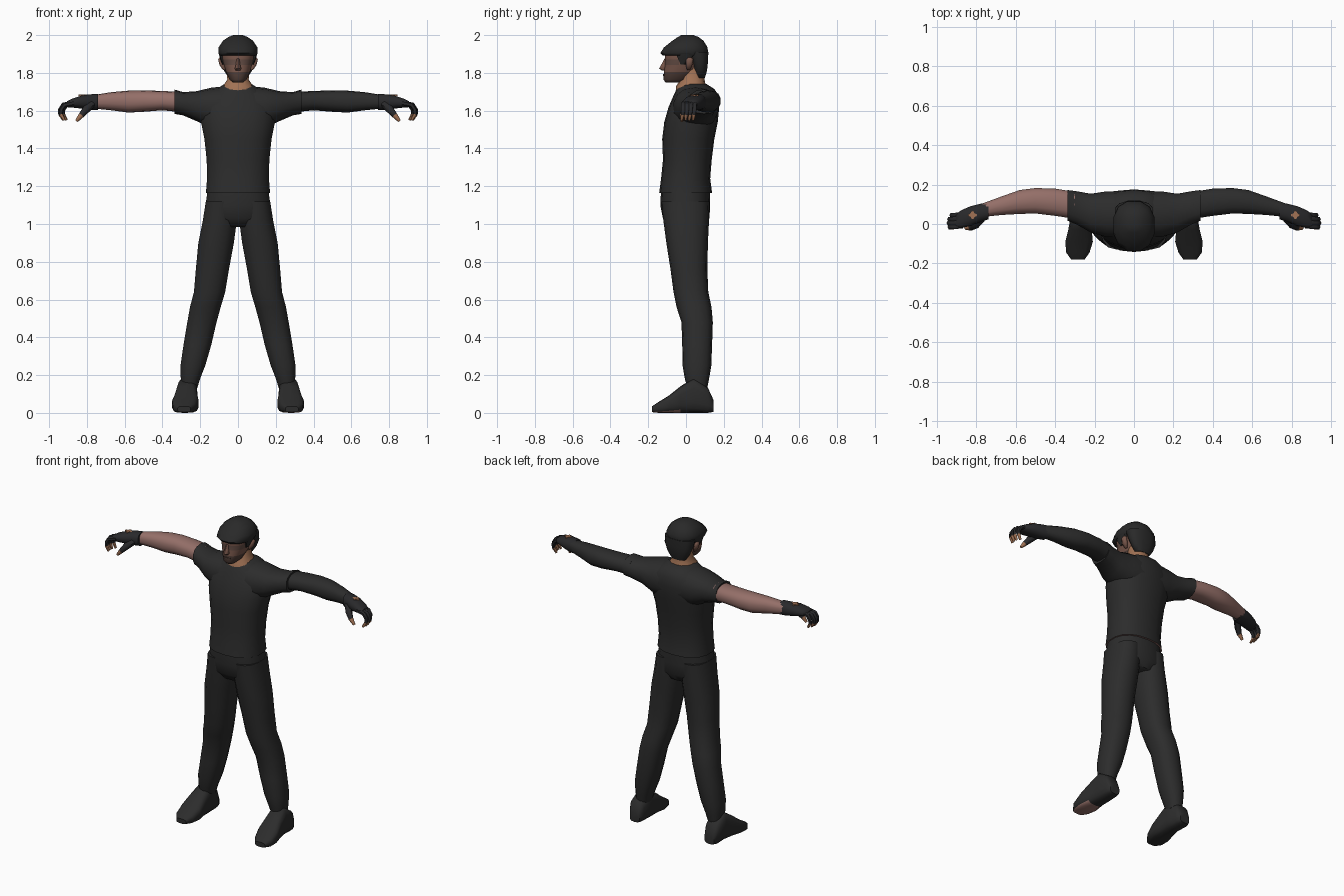
import bpy, bmesh, math
from mathutils import Vector

cube = bpy.data.objects.get("Cube")
if cube:
    bpy.data.objects.remove(cube, do_unlink=True)


def material(name, color):
    m = bpy.data.materials.new(name)
    m.use_nodes = True
    m.diffuse_color = (*color, 1)
    bsdf = m.node_tree.nodes["Principled BSDF"]
    bsdf.inputs["Base Color"].default_value = (*color, 1)
    bsdf.inputs["Roughness"].default_value = 0.9
    return m


cloth = material("black cloth", (0.025, 0.025, 0.025))
glove_black = material("glove black", (0.022, 0.022, 0.024))
hair_black = material("hair black", (0.022, 0.022, 0.022))
skin = material("arm skin", (0.30, 0.16, 0.14))
face_skin = material("face skin", (0.19, 0.095, 0.07))
eye_tone = material("eye shadow", (0.13, 0.075, 0.06))
beard_tone = material("beard stubble", (0.085, 0.05, 0.04))
tan = material("tan skin", (0.36, 0.17, 0.09))


def build(name, rings, mats, rule=None, sharp=60):
    """Skin a list of point rings, cap both ends and colour faces by rule."""
    bm = bmesh.new()
    loops = [[bm.verts.new(p) for p in ring] for ring in rings]
    n = len(loops[0])
    for a, b in zip(loops, loops[1:]):
        for i in range(n):
            j = (i + 1) % n
            bm.faces.new((a[i], a[j], b[j], b[i]))
    bm.faces.new(loops[0])
    bm.faces.new(loops[-1])
    bmesh.ops.recalc_face_normals(bm, faces=bm.faces)
    for f in bm.faces:
        f.smooth = True
        if rule:
            f.material_index = rule(f.calc_center_median(), f.normal)
    mesh = bpy.data.meshes.new(name)
    bm.to_mesh(mesh)
    bm.free()
    for m in mats:
        mesh.materials.append(m)
    mesh.set_sharp_from_angle(angle=math.radians(sharp))
    ob = bpy.data.objects.new(name, mesh)
    bpy.context.collection.objects.link(ob)
    return ob


def loft(name, axis, sections, mats, rule=None, side=1, power=0.85, n=14, sharp=60):
    """Sections are (position, a_min, a_max, b_min, b_max) across the axis."""
    def bend(v):
        return math.copysign(abs(v) ** power, v)

    rings = []
    for pos, a0, a1, b0, b1 in sections:
        ring = []
        for i in range(n):
            t = math.tau * (i + 0.5) / n
            a = (a0 + a1) / 2 + (a1 - a0) / 2 * bend(math.cos(t))
            b = (b0 + b1) / 2 + (b1 - b0) / 2 * bend(math.sin(t))
            x, y, z = {"x": (pos, a, b), "y": (a, pos, b), "z": (a, b, pos)}[axis]
            ring.append((x * side, y, z))
        rings.append(ring)
    return build(name, rings, mats, rule, sharp)


def upright(name, sections, mats, **options):
    """Symmetric loft along z from (z, half_width, y_min, y_max)."""
    full = [(z, -w, w, y0, y1) for z, w, y0, y1 in sections]
    return loft(name, "z", full, mats, **options)


def tube(name, path, radii, mats, rule, side):
    pts = [Vector(p) for p in path]
    rings = []
    for i, p in enumerate(pts):
        d = (pts[min(i + 1, len(pts) - 1)] - pts[max(i - 1, 0)]).normalized()
        u = d.cross(Vector((0, 1, 0))).normalized()
        v = d.cross(u)
        ring = []
        for k in range(6):
            t = math.tau * k / 6
            q = p + (u * math.cos(t) + v * math.sin(t)) * radii[i]
            ring.append((q.x * side, q.y, q.z))
        rings.append(ring)
    return build(name, rings, mats, rule)


# Shirt body, with a sliver of skin under the hem
upright("shirt", [
    (1.165, .172, -.142, .138), (1.24, .166, -.132, .128), (1.34, .168, -.122, .136),
    (1.45, .180, -.126, .150), (1.54, .198, -.115, .168), (1.62, .200, -.092, .176),
    (1.68, .165, -.066, .172), (1.715, .115, -.05, .150), (1.74, .075, -.035, .11),
], [cloth, skin], rule=lambda c, nrm: int(nrm.z < -.9), n=18)

# Hips
upright("hips", [
    (1.185, .162, -.132, .126), (1.1, .174, -.136, .128), (1.03, .18, -.122, .124),
    (.985, .12, -.09, .10),
], [cloth], n=18)

# Neck
upright("neck", [
    (1.68, .105, -.055, .12), (1.73, .082, -.052, .105), (1.765, .058, -.03, .098),
    (1.83, .06, -.02, .095),
], [tan])


def face_rule(c, nrm):
    if nrm.y < -.15 and 1.842 < c.z < 1.872:
        return 1
    if c.z < 1.8:
        return 2
    return 0


# Head, with an eye band and a stubbled jaw
upright("head", [
    (1.748, .028, -.108, -.03), (1.765, .046, -.12, .02), (1.805, .064, -.118, .06),
    (1.842, .076, -.112, .085), (1.872, .084, -.113, .095), (1.91, .09, -.115, .10),
    (1.95, .08, -.09, .09),
], [face_skin, eye_tone, beard_tone], rule=face_rule, n=16)
upright("nose", [
    (1.812, .012, -.125, -.09), (1.822, .02, -.143, -.09), (1.845, .012, -.13, -.09),
    (1.875, .009, -.115, -.09),
], [face_skin], n=6)
upright("mouth", [(1.784, .024, -.123, -.10), (1.794, .026, -.1235, -.10)], [beard_tone], n=8)

# Hair: cap over the skull and a lower back piece reaching the nape
upright("hair_cap", [
    (1.892, .1, -.128, .115), (1.905, .107, -.14, .12), (1.935, .106, -.12, .118),
    (1.97, .082, -.075, .095), (1.99, .052, -.045, .068), (2.0, .025, -.025, .04),
], [hair_black], n=12)
upright("hair_back", [
    (1.772, .05, .05, .10), (1.81, .075, .04, .112), (1.86, .096, .025, .118),
    (1.91, .1, .0, .12),
], [hair_black], n=12)

for side, label in ((1, "left"), (-1, "right")):
    # Sideburn and ear
    loft(label + "_sideburn", "z", [
        (1.845, .07, .084, -.03, .0), (1.875, .075, .096, -.045, .03),
        (1.91, .08, .104, -.06, .05),
    ], [hair_black], side=side, n=8)
    loft(label + "_ear", "z", [
        (1.815, .066, .08, .005, .022), (1.84, .07, .098, -.002, .034),
        (1.87, .08, .106, .0, .04), (1.882, .085, .098, .01, .03),
    ], [face_skin], side=side, n=8)

    # Trouser leg
    loft(label + "_leg", "z", [
        (1.12, .005, .172, -.13, .124), (1.02, .004, .188, -.12, .122),
        (.9, .020, .212, -.104, .116), (.76, .046, .225, -.082, .113),
        (.64, .066, .235, -.066, .118), (.56, .09, .256, -.05, .135),
        (.48, .112, .27, -.024, .142), (.36, .140, .29, -.02, .138),
        (.25, .172, .306, -.018, .134), (.18, .2, .304, -.006, .122),
        (.12, .218, .298, .01, .11),
    ], [cloth], side=side)

    # Shoe, with one worn sole showing skin
    def sole_rule(c, nrm, worn=side > 0):
        return int(worn and nrm.z < -.6 and c.y < -.02)

    loft(label + "_shoe", "y", [
        (.145, .235, .305, .005, .07), (.115, .222, .322, 0, .135),
        (.04, .216, .322, 0, .185), (-.03, .214, .335, 0, .14),
        (-.09, .208, .35, 0, .092), (-.145, .225, .345, 0, .058),
        (-.18, .25, .32, .004, .035),
    ], [cloth, skin], rule=sole_rule, side=side, power=.6, sharp=50)

    # Sleeve: shoulder part on both sides, then the arm itself
    loft(label + "_sleeve", "x", [
        (.06, -.07, .17, 1.5, 1.73), (.14, -.068, .168, 1.505, 1.722),
        (.22, -.045, .156, 1.545, 1.703), (.29, -.005, .168, 1.575, 1.698),
        (.337, .015, .174, 1.583, 1.712),
    ], [cloth], side=side)
    loft(label + "_arm", "x", [
        (.30, .025, .165, 1.592, 1.70), (.40, .04, .181, 1.602, 1.704),
        (.50, .052, .184, 1.594, 1.708), (.58, .05, .174, 1.59, 1.706),
        (.67, .045, .142, 1.602, 1.698), (.77, .035, .105, 1.612, 1.682),
    ], [cloth if side > 0 else skin], side=side)

    # Fingerless glove with an opening on the back of the hand
    loft(label + "_glove", "x", [
        (.74, .022, .112, 1.603, 1.69), (.78, .01, .104, 1.602, 1.688),
        (.83, -.012, .092, 1.61, 1.68), (.88, -.022, .07, 1.616, 1.663),
        (.905, -.02, .05, 1.618, 1.65),
    ], [glove_black], side=side, n=12)
    for part, hx, hy in (("long", .025, .009), ("cross", .01, .022)):
        loft(label + "_glove_opening_" + part, "z", [
            (1.677, .82 - hx, .82 + hx, .045 - hy, .045 + hy),
            (1.685, .82 - hx, .82 + hx, .045 - hy, .045 + hy),
        ], [tan], side=side, n=8)

    # Curled fingers and thumb with bare tips
    for k in range(4):
        y = -.015 + k * .02
        reach = (.94, .945, .942, .93)[k]
        path = [(.87, y + .005, 1.64), (reach - .02, y, 1.63), (reach - .004, y, 1.605),
                (reach - .004, y - .003, 1.58), (reach - .022, y - .008, 1.55)]
        tube(f"{label}_finger_{k + 1}", path, (.014, .013, .012, .011, .007),
             [glove_black, tan], lambda c, nrm: int(c.z < 1.585), side)
    tube(label + "_thumb",
         [(.775, .03, 1.635), (.805, -.005, 1.605), (.83, -.02, 1.575), (.855, -.022, 1.545)],
         (.022, .02, .015, .008), [glove_black, tan], lambda c, nrm: int(c.z < 1.568), side)
